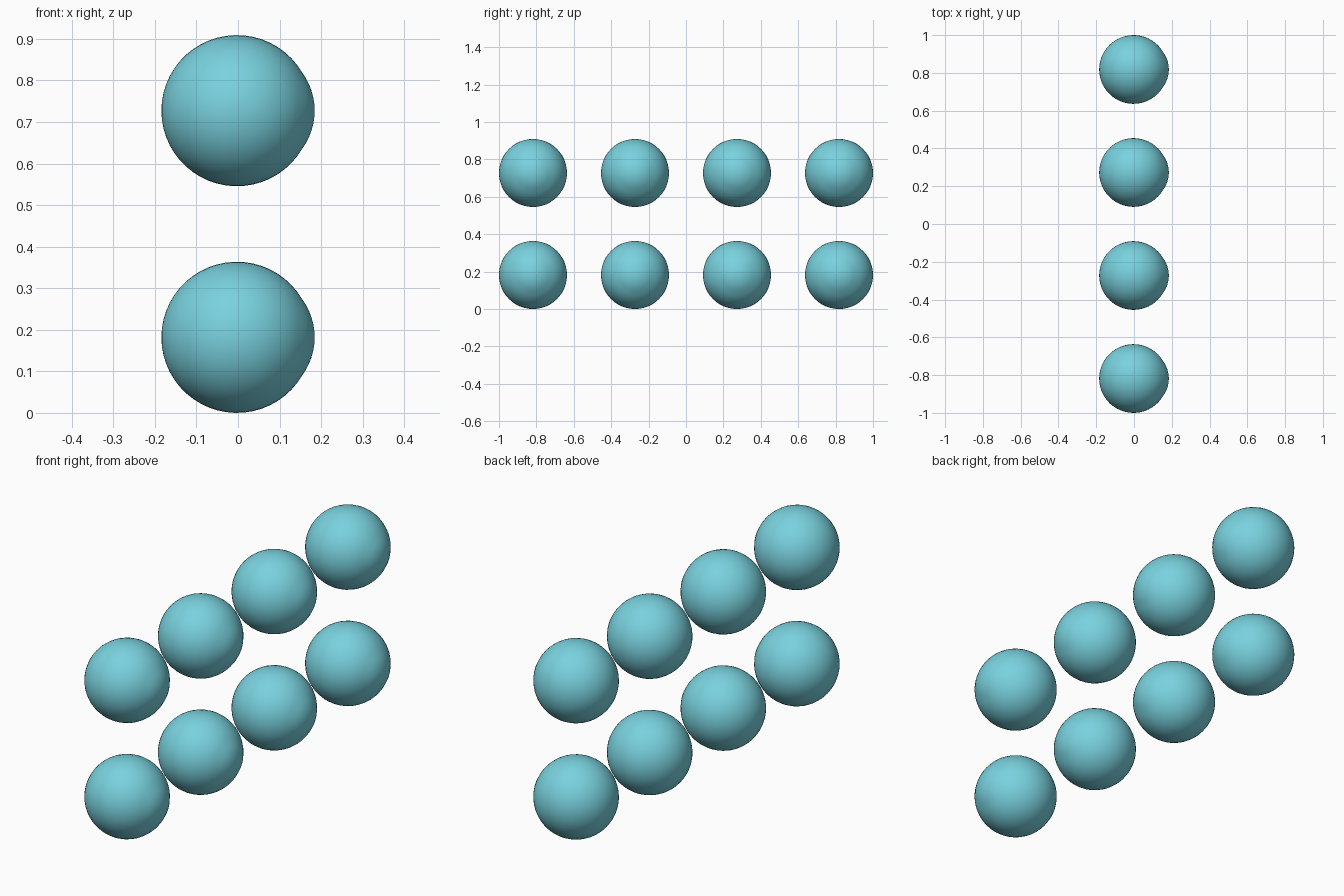
import bpy, bmesh, math

if "Cube" in bpy.data.objects:
    bpy.data.objects.remove(bpy.data.objects["Cube"])

R = 0.1818          # eyeball radius
CAP_A = 0.092       # radius of the bulge's rim
TIP = 0.187         # bulge tip, measured from the ball centre
SEG = 48


def profile():
    """Half outline (x along the axis, r across), back pole to bulge tip."""
    rim = math.asin(CAP_A / R)
    n = 22
    pts = []
    for i in range(n + 1):
        a = math.pi - (math.pi - rim) * i / n
        pts.append((R * math.cos(a), R * math.sin(a)))
    # shallower front bulge
    x0 = R * math.cos(rim)
    h = TIP - x0
    rc = (CAP_A ** 2 + h ** 2) / (2 * h)
    a0 = math.asin(CAP_A / rc)
    for i in range(1, 7):
        a = a0 * (1 - i / 6)
        pts.append((TIP - rc + rc * math.cos(a), rc * math.sin(a)))
    return pts


def ball_mesh():
    bm = bmesh.new()
    vs = [bm.verts.new((x, 0, r)) for x, r in profile()]
    es = [bm.edges.new(p) for p in zip(vs, vs[1:])]
    bmesh.ops.spin(bm, geom=vs + es, cent=(0, 0, 0), axis=(1, 0, 0),
                   angle=math.tau, steps=SEG, use_merge=False)
    bmesh.ops.remove_doubles(bm, verts=bm.verts, dist=1e-4)
    bmesh.ops.recalc_face_normals(bm, faces=bm.faces)
    for f in bm.faces:
        f.smooth = True
    me = bpy.data.meshes.new("eyeball")
    bm.to_mesh(me)
    bm.free()
    return me


mat = bpy.data.materials.new("teal")
mat.diffuse_color = (0.19, 0.64, 0.73, 1)
mat.use_nodes = True
mat.node_tree.nodes["Principled BSDF"].inputs["Base Color"].default_value = mat.diffuse_color
mesh = ball_mesh()
mesh.materials.append(mat)

# Grid of eyeballs: four along y, two rows high, bulges facing +x
STEP = 3 * R
for row in range(2):
    for col in range(4):
        ob = bpy.data.objects.new(f"eyeball_{row}_{col}", mesh)
        ob.location = (-0.0026, (col - 1.5) * STEP, R + row * STEP)
        bpy.context.collection.objects.link(ob)
